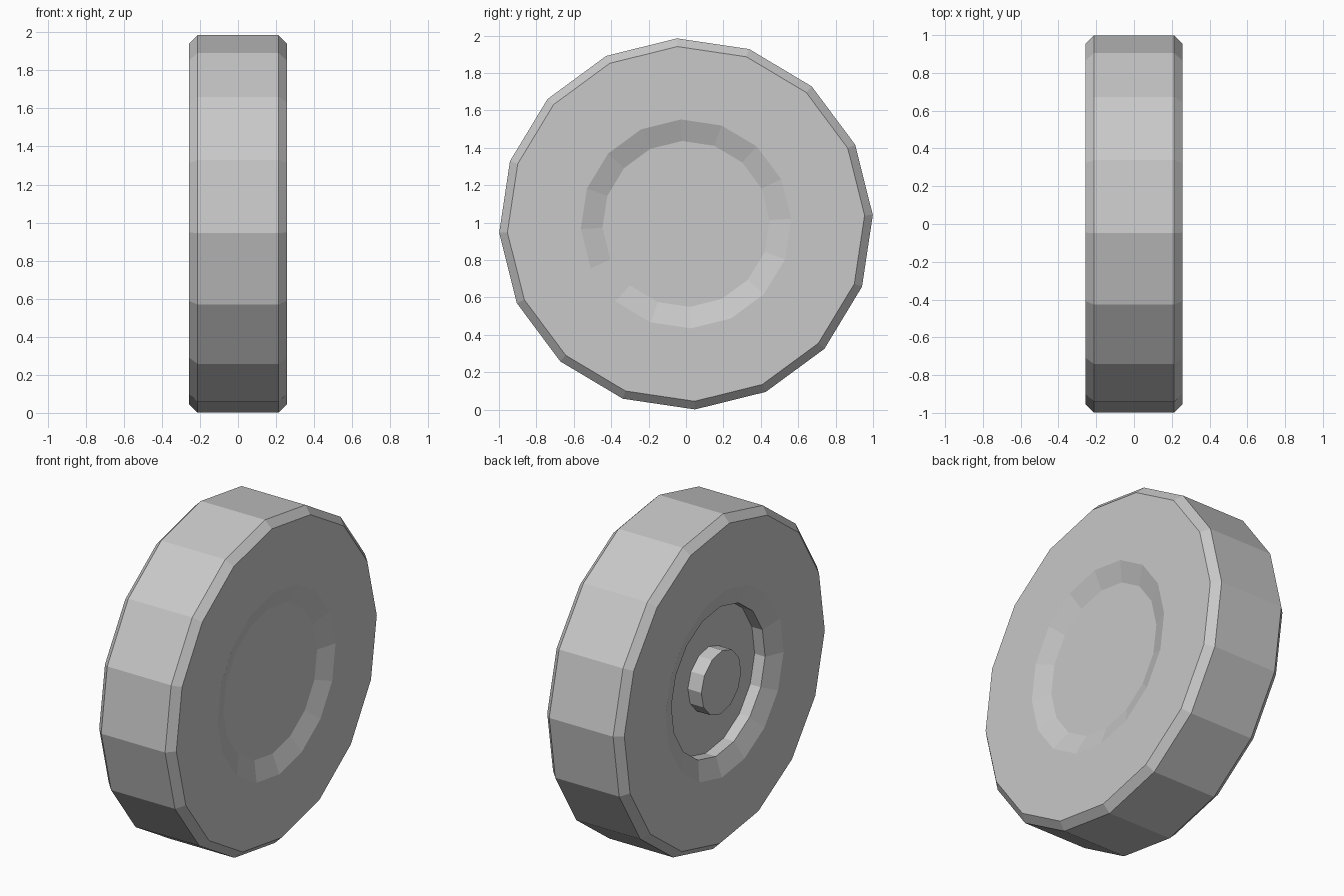
import bpy
import bmesh
from math import cos, sin, radians, tau

cube = bpy.data.objects.get("Cube")
if cube:
    bpy.data.objects.remove(cube, do_unlink=True)

CENTRE_Z = 0.993

grey = bpy.data.materials.new("light_grey")
grey.use_nodes = True
colour = (0.58, 0.58, 0.58, 1)
grey.diffuse_color = colour
grey.node_tree.nodes["Principled BSDF"].inputs["Base Color"].default_value = colour


def lathe_x(name, profile, sides, turn):
    """Spin (x, radius) points about the x axis and cap both ends."""
    bm = bmesh.new()
    rings = []
    for x, r in profile:
        ring = []
        for i in range(sides):
            a = tau * i / sides + radians(turn)
            ring.append(bm.verts.new((x, r * cos(a), r * sin(a) * CENTRE_Z)))
        rings.append(ring)
    for a, b in zip(rings, rings[1:]):
        for i in range(sides):
            j = (i + 1) % sides
            bm.faces.new((a[i], a[j], b[j], b[i]))
    bm.faces.new(rings[0])
    bm.faces.new(rings[-1])
    bmesh.ops.recalc_face_normals(bm, faces=bm.faces)
    mesh = bpy.data.meshes.new(name)
    bm.to_mesh(mesh)
    bm.free()
    mesh.materials.append(grey)
    obj = bpy.data.objects.new(name, mesh)
    obj.location.z = CENTRE_Z
    bpy.context.collection.objects.link(obj)
    return obj


# Wheel body: stepped hub recess on -x, bevelled tread, shallow dish on +x
lathe_x("wheel", [
    (-0.145, 0.447), (-0.215, 0.447), (-0.257, 0.563),
    (-0.257, 0.956), (-0.213, 1.0),
    (0.213, 1.0), (0.257, 0.956),
    (0.257, 0.563), (0.215, 0.447),
], 16, 2.75)

# Axle stub standing in the recess
lathe_x("axle_stub", [(-0.235, 0.19), (-0.14, 0.19)], 12, 2.75)
